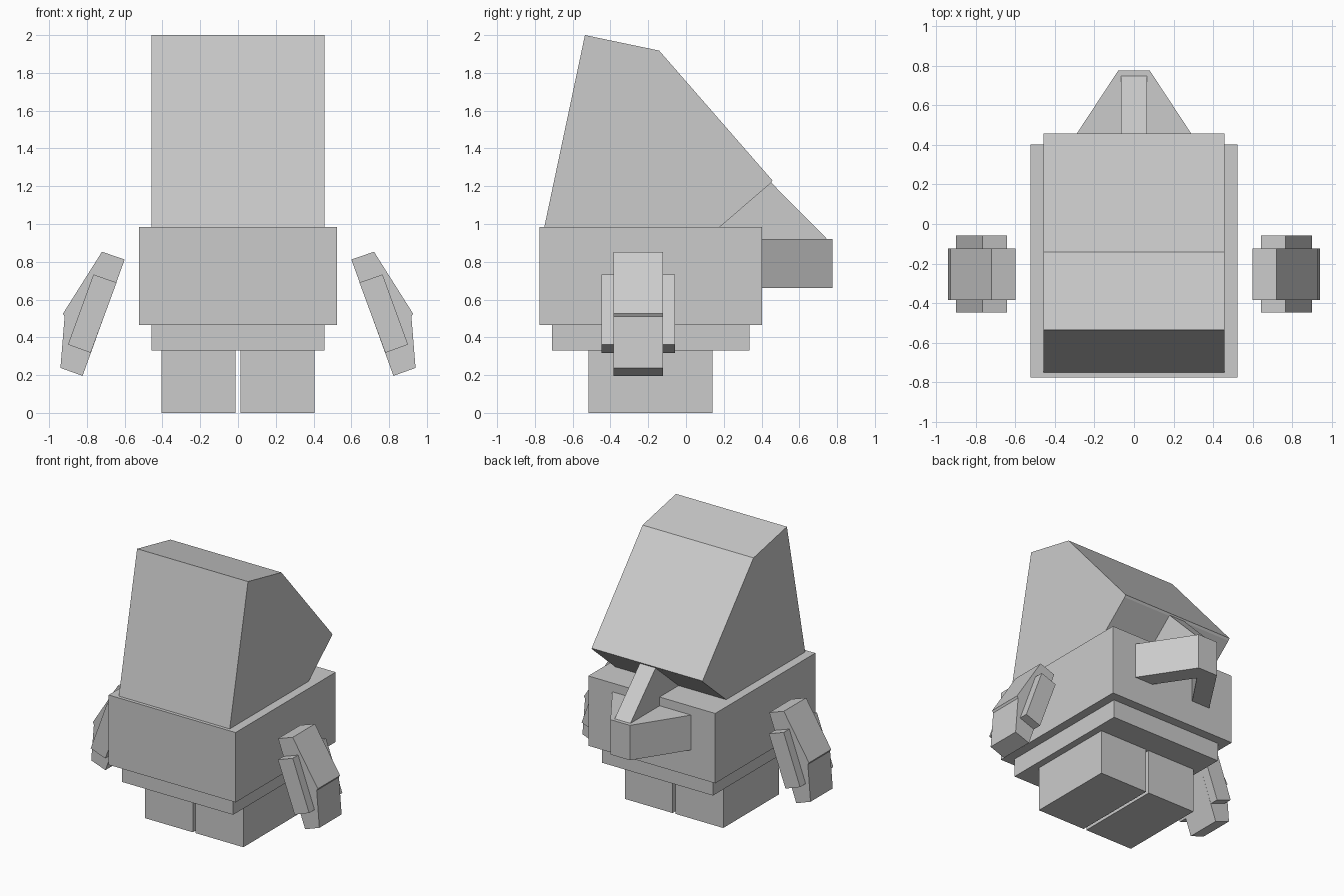
import bpy, bmesh
from mathutils import Vector

if "Cube" in bpy.data.objects:
    bpy.data.objects.remove(bpy.data.objects["Cube"])


def prism(name, profile, lo, hi, axis):
    """Extrude a 2D profile from lo to hi along axis; the profile lies in the other two axes."""
    def place(p, d):
        co = list(p)
        co.insert(axis, d)
        return Vector(co)
    bm = bmesh.new()
    face = bm.faces.new([bm.verts.new(place(p, lo)) for p in profile])
    ext = bmesh.ops.extrude_face_region(bm, geom=[face])
    moved = [g for g in ext["geom"] if isinstance(g, bmesh.types.BMVert)]
    shift = Vector((0, 0, 0))
    shift[axis] = hi - lo
    bmesh.ops.translate(bm, verts=moved, vec=shift)
    bmesh.ops.recalc_face_normals(bm, faces=bm.faces)
    mesh = bpy.data.meshes.new(name)
    bm.to_mesh(mesh)
    bm.free()
    obj = bpy.data.objects.new(name, mesh)
    bpy.context.collection.objects.link(obj)
    return obj


def box(name, x0, x1, y0, y1, z0, z1):
    return prism(name, [(x0, y0), (x1, y0), (x1, y1), (x0, y1)], z0, z1, 2)


# Torso and waist
box("torso", -0.523, 0.523, -0.775, 0.403, 0.465, 0.985)
box("waist", -0.457, 0.457, -0.71, 0.335, 0.33, 0.465)

# Slanted hood
prism("hood", [(-0.75, 0.985), (-0.535, 2.0), (-0.142, 1.918),
               (0.458, 1.23), (0.447, 1.215), (0.18, 0.985)], -0.457, 0.457, 0)

# Central ridge running from the hood down to the rear bracket
prism("rear_ridge", [(0.18, 0.985), (0.45, 1.22), (0.747, 0.92), (0.403, 0.92), (0.403, 0.985)],
      -0.065, 0.065, 0)
# Thin cover over the bracket
prism("rear_bracket_cover", [(-0.325, 0.403), (0.325, 0.403), (0.08, 0.775), (-0.08, 0.775)],
      0.89, 0.92, 2)

# Paired parts
arm = [(0.60, 0.812), (0.72, 0.853), (0.927, 0.525), (0.918, 0.51), (0.94, 0.238), (0.823, 0.196)]
arm_panel = [(0.643, 0.69), (0.765, 0.733), (0.90, 0.362), (0.78, 0.318)]
plank = [(0.325, 0.403), (0.175, 0.403), (0.0, 0.66), (0.0, 0.775), (0.08, 0.775)]
for side, s in (("left", 1), ("right", -1)):
    def flip(pts):
        return [(s * a, b) for a, b in pts]
    box(f"{side}_leg", s * 0.012, s * 0.405, -0.515, 0.14, 0.0, 0.33)
    prism(f"{side}_arm", flip(arm), -0.385, -0.123, 1)
    prism(f"{side}_arm_panel", flip(arm_panel), -0.448, -0.057, 1)
    prism(f"{side}_rear_bracket", flip(plank), 0.66, 0.92, 2)
